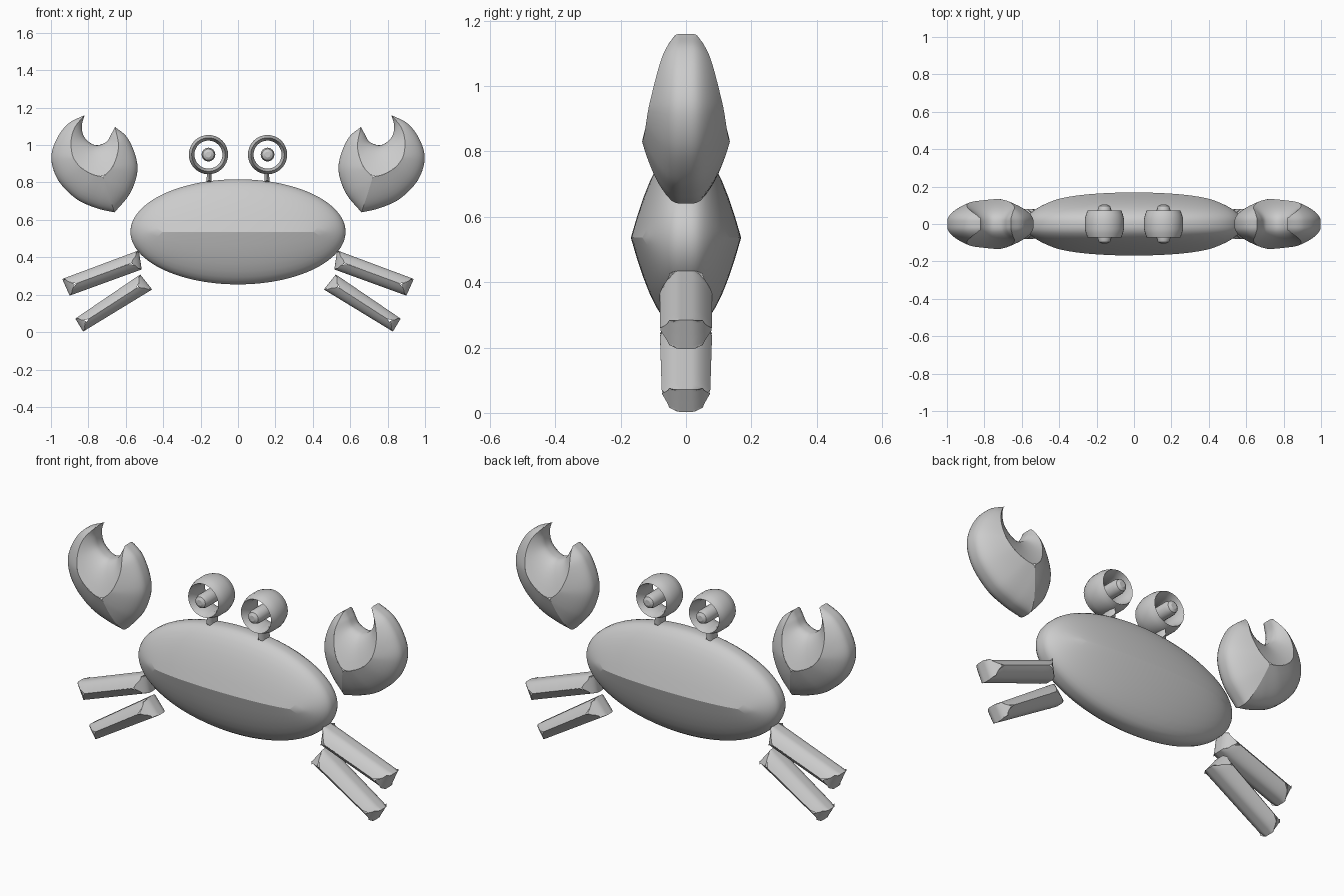
import bpy, bmesh, math
from mathutils import Vector

if "Cube" in bpy.data.objects:
    bpy.data.objects.remove(bpy.data.objects["Cube"], do_unlink=True)

grey = bpy.data.materials.new("light_grey")
grey.use_nodes = True
COLOUR = (0.6, 0.6, 0.6, 1)
grey.diffuse_color = COLOUR
grey.node_tree.nodes["Principled BSDF"].inputs["Base Color"].default_value = COLOUR


def finish(name, bm, angle=25):
    """Turn a bmesh into a shaded, coloured object."""
    bmesh.ops.recalc_face_normals(bm, faces=bm.faces)
    mesh = bpy.data.meshes.new(name)
    bm.to_mesh(mesh)
    bm.free()
    mesh.materials.append(grey)
    obj = bpy.data.objects.new(name, mesh)
    bpy.context.collection.objects.link(obj)
    bpy.ops.object.select_all(action='DESELECT')
    obj.select_set(True)
    bpy.context.view_layer.objects.active = obj
    bpy.ops.object.shade_smooth_by_angle(angle=math.radians(angle))
    return obj


def medial_foot(outline, i):
    """Centre of the largest inner circle touching the outline at point i."""
    p = outline[i]
    t = outline[(i + 1) % len(outline)] - outline[i - 1]
    n = Vector((-t.y, t.x)).normalized()
    radius = 1.0
    for q in outline:
        d = q - p
        reach = d.dot(n)
        if reach > 1e-6:
            radius = min(radius, d.length_squared / (2 * reach))
    return p + n * radius, radius


def inflate(name, outline, side=1, rim=0.015, puff=0.29, rings=8):
    """Swell a flat counter-clockwise outline in x, z to both front and back."""
    feet = [medial_foot(outline, i) for i in range(len(outline))]
    bm = bmesh.new()
    loops = []
    for k in range(-rings, rings + 1):
        s = abs(k) / rings
        for face in ((-1, 1) if k == 0 else (math.copysign(1, k),)):
            loop = []
            for p, (foot, r) in zip(outline, feet):
                q = p.lerp(foot, s * s)
                y = face * (rim + puff * math.sqrt(r) * s)
                loop.append(bm.verts.new((side * q.x, y, q.y)))
            loops.append(loop)
    n = len(outline)
    for a, b in zip(loops, loops[1:]):
        for i in range(n):
            j = (i + 1) % n
            bm.faces.new((a[i], a[j], b[j], b[i]))
    bmesh.ops.remove_doubles(bm, verts=bm.verts, dist=0.001)
    return finish(name, bm)


def ellipse(cx, cz, a, b, n):
    return [Vector((cx + a * math.cos(math.tau * i / n), cz + b * math.sin(math.tau * i / n)))
            for i in range(n)]


def polygon(corners, steps=14):
    pts = [Vector(c) for c in corners]
    return [p.lerp(q, i / steps) for p, q in zip(pts, pts[1:] + pts[:1]) for i in range(steps)]


def smooth_arc(points, steps=8):
    """Catmull-Rom curve through the points, without the last one."""
    p = [Vector(c) for c in points]
    p = [2 * p[0] - p[1]] + p + [2 * p[-1] - p[-2]]
    out = []
    for a, b, c, d in zip(p, p[1:], p[2:], p[3:]):
        for i in range(steps):
            t = i / steps
            out.append(0.5 * (2 * b + (c - a) * t + (2 * a - 5 * b + 4 * c - d) * t * t
                              + (3 * b - a - 3 * c + d) * t ** 3))
    return out


def lathe(name, profile, cx, cz, closed, sides=32):
    """Spin a radius, y profile round a front-to-back axis."""
    bm = bmesh.new()
    rows = []
    for r, y in profile:
        rows.append([bm.verts.new((cx + r * math.cos(math.tau * i / sides), y,
                                   cz + r * math.sin(math.tau * i / sides)))
                     for i in range(sides)])
    pairs = list(zip(rows, rows[1:] + rows[:1])) if closed else list(zip(rows, rows[1:]))
    for a, b in pairs:
        for i in range(sides):
            j = (i + 1) % sides
            bm.faces.new((a[i], a[j], b[j], b[i]))
    if not closed:
        bm.faces.new(rows[0])
        bm.faces.new(rows[-1])
    return finish(name, bm)


# Shell
inflate("body", ellipse(0, 0.536, 0.575, 0.281, 120))

# Claw outline: outer edge, inner edge and the notch between the two tips
big_tip, small_tip, base = (0.82, 1.16), (0.657, 1.097), (0.66, 0.64)
claw = (smooth_arc([base, (0.757, 0.663), (0.864, 0.712), (0.96, 0.81), (0.998, 0.925),
                    (0.971, 1.03), (0.907, 1.115), big_tip])
        + smooth_arc([big_tip, (0.835, 1.1), (0.82, 1.04), (0.765, 1.0), (0.705, 1.016),
                      (0.677, 1.06), small_tip])
        + smooth_arc([small_tip, (0.592, 1.04), (0.546, 0.936), (0.54, 0.845),
                      (0.58, 0.737), base]))
upper_leg = polygon([(0.515, 0.335), (0.9, 0.195), (0.94, 0.284), (0.53, 0.437)])
lower_leg = polygon([(0.459, 0.228), (0.828, 0.003), (0.87, 0.072), (0.523, 0.308)])

eye_ring = [(0.105, -0.025), (0.099, -0.05), (0.09, -0.072), (0.081, -0.05), (0.075, -0.025),
            (0.075, 0.025), (0.081, 0.05), (0.09, 0.072), (0.099, 0.05), (0.105, 0.025)]
pupil = [(0.015, -0.104), (0.03, -0.096), (0.037, -0.075),
         (0.037, 0.075), (0.03, 0.096), (0.015, 0.104)]

for label, side in (("left", 1), ("right", -1)):
    inflate(label + "_claw", claw, side)
    inflate(label + "_upper_leg", upper_leg, side)
    inflate(label + "_lower_leg", lower_leg, side)
    # Eye: open ring, floating pupil and short stalk
    x, z = side * 0.158, 0.949
    lathe(label + "_eye_ring", eye_ring, x, z, True)
    lathe(label + "_pupil", pupil, x, z, False, 16)
    inflate(label + "_eye_stalk", polygon([(0.14, 0.8), (0.17, 0.8), (0.164, 0.86), (0.144, 0.86)], 6),
            side, rings=3)
